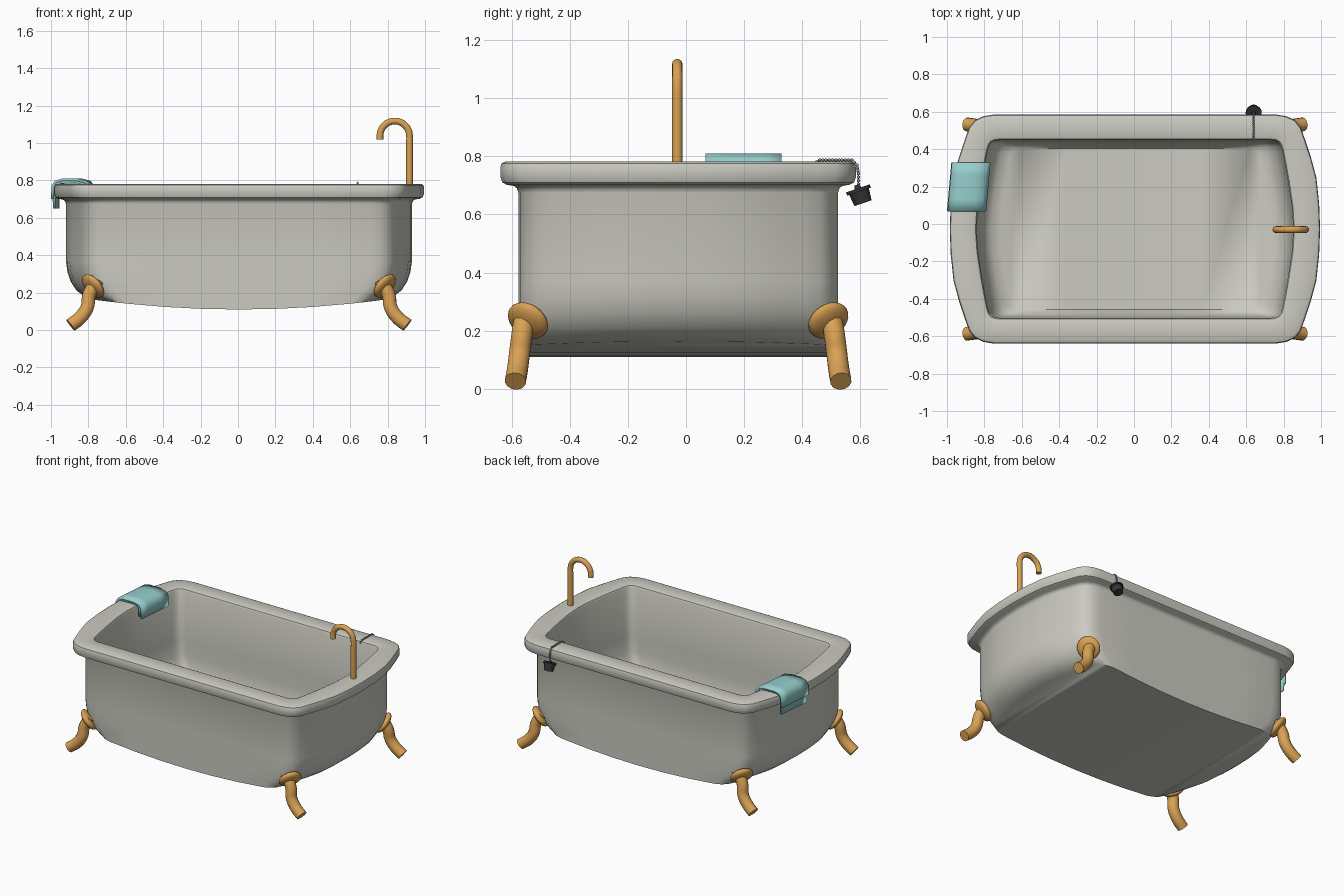
import bpy, bmesh, math
from mathutils import Vector, Matrix

if "Cube" in bpy.data.objects:
    bpy.data.objects.remove(bpy.data.objects["Cube"])

CX, CY = 0.005, -0.027  # middle of the tub


def material(name, color):
    m = bpy.data.materials.new(name)
    m.use_nodes = True
    m.diffuse_color = (*color, 1)
    m.node_tree.nodes["Principled BSDF"].inputs["Base Color"].default_value = (*color, 1)
    return m


ENAMEL = material("warm grey enamel", (0.6, 0.6, 0.54))
BRASS = material("brass", (0.7, 0.36, 0.09))
CLOTH = material("aqua cloth", (0.3, 0.62, 0.61))
RUBBER = material("black rubber", (0.035, 0.035, 0.04))
STEEL = material("chain steel", (0.3, 0.3, 0.3))


def smooth(ob, angle=35):
    bpy.ops.object.select_all(action="DESELECT")
    ob.select_set(True)
    bpy.context.view_layer.objects.active = ob
    bpy.ops.object.shade_smooth_by_angle(angle=math.radians(angle))


def finish(name, bm, mat, angle=35):
    bmesh.ops.recalc_face_normals(bm, faces=bm.faces)
    me = bpy.data.meshes.new(name)
    bm.to_mesh(me)
    bm.free()
    me.materials.append(mat)
    ob = bpy.data.objects.new(name, me)
    bpy.context.collection.objects.link(ob)
    smooth(ob, angle)
    return ob


def tube(name, path, radius, mat):
    """Round bar along a smooth path."""
    cu = bpy.data.curves.new(name, "CURVE")
    cu.dimensions = "3D"
    cu.bevel_depth, cu.bevel_resolution = radius, 4
    cu.use_fill_caps = True
    cu.resolution_u = 6
    sp = cu.splines.new("BEZIER")
    sp.bezier_points.add(len(path) - 1)
    for p, co in zip(sp.bezier_points, path):
        p.co = co
        p.handle_left_type = p.handle_right_type = "AUTO"
    cu.materials.append(mat)
    ob = bpy.data.objects.new(name, cu)
    bpy.context.collection.objects.link(ob)
    bpy.ops.object.select_all(action="DESELECT")
    ob.select_set(True)
    bpy.context.view_layer.objects.active = ob
    bpy.ops.object.convert(target="MESH")
    smooth(bpy.context.object, 50)
    return ob


# Tub: one skin lofted from the underside, over the rim, down to the inner floor
SIDE = [(0.5, 1), (0.25, 1), (0, 1)]
OUTER = [(1, 0), (0.995, 0.22), (0.98, 0.45), (0.95, 0.63), (0.917, 0.79),
         (0.895, 0.89), (0.865, 0.95), (0.82, 0.985), (0.765, 1)] + SIDE
INNER = [(1, 0), (0.99, 0.26), (0.967, 0.53), (0.948, 0.72), (0.93, 0.88),
         (0.92, 0.94), (0.905, 0.975), (0.88, 0.995), (0.852, 1)] + SIDE


def ring(quarter, hx, hy, z, sag=0):
    half = quarter + [(-x, y) for x, y in quarter[-2::-1]]
    full = half + [(x, -y) for x, y in half[-2:0:-1]]
    return [(CX + x * hx, CY + y * hy, z - sag * (1 - x * x)) for x, y in full]


levels = [
    (OUTER, 0.78, 0.55, 0.163, 0.053), (OUTER, 0.83, 0.55, 0.182),
    (OUTER, 0.87, 0.55, 0.213), (OUTER, 0.9, 0.55, 0.26), (OUTER, 0.917, 0.55, 0.31),
    (OUTER, 0.925, 0.55, 0.37), (OUTER, 0.925, 0.55, 0.675), (OUTER, 0.93, 0.555, 0.69),
    (OUTER, 0.942, 0.565, 0.698), (OUTER, 0.967, 0.59, 0.702), (OUTER, 0.982, 0.605, 0.71),
    (OUTER, 0.99, 0.612, 0.73), (OUTER, 0.99, 0.612, 0.76), (OUTER, 0.986, 0.608, 0.775),
    (OUTER, 0.973, 0.595, 0.782), (INNER, 0.865, 0.493, 0.782), (INNER, 0.853, 0.481, 0.777),
    (INNER, 0.847, 0.475, 0.763), (INNER, 0.842, 0.473, 0.42), (INNER, 0.83, 0.471, 0.32),
    (INNER, 0.805, 0.466, 0.25), (INNER, 0.77, 0.455, 0.215), (INNER, 0.72, 0.43, 0.2, 0.04)]
bm = bmesh.new()
loops = [[bm.verts.new(p) for p in ring(*lv)] for lv in levels]
n = len(loops[0])
for a, b in zip(loops, loops[1:]):
    for i in range(n):
        j = (i + 1) % n
        bm.faces.new((a[i], a[j], b[j], b[i]))
for lp in (loops[0], loops[-1]):  # underside and floor strips
    for i in range(n // 2):
        face = [lp[i], lp[i + 1], lp[n - i - 1], lp[(n - i) % n]]
        bm.faces.new(list(dict.fromkeys(face)))
finish("tub", bm, ENAMEL, 40)

# Four curved legs, each with a round flange against the tub
LEG = [(0.755, 0.525, 0.265), (0.8, 0.537, 0.19), (0.812, 0.546, 0.12),
       (0.85, 0.553, 0.065), (0.9, 0.56, 0.026)]
for sx, side in ((1, "left"), (-1, "right")):
    for sy, end in ((-1, "front"), (1, "back")):
        path = [(CX + sx * x, CY + sy * y, z) for x, y, z in LEG]
        tube(f"{end}_{side}_leg", path, 0.037, BRASS)
        normal = Vector((sx * 0.62, sy * 0.4, -0.55))
        spot = Matrix.Translation((CX + sx * 0.78, CY + sy * 0.517, 0.235))
        turn = normal.to_track_quat("Z", "Y").to_matrix().to_4x4()
        bm = bmesh.new()
        bmesh.ops.create_uvsphere(bm, u_segments=24, v_segments=12, radius=0.075,
                                  matrix=spot @ turn @ Matrix.Diagonal((1, 1, 0.4, 1)))
        finish(f"{end}_{side}_leg_flange", bm, BRASS, 60)

# Hooked tap
R, TX, TZ = 0.079, 0.838, 1.038
hook = [(TX + R, -0.03, z) for z in (0.77, 0.9, 1.0)]
for k in range(9):
    t = math.pi * k / 8
    hook.append((TX + R * math.cos(t), -0.03, TZ + R * math.sin(t)))
hook.append((TX - R, -0.03, 1.018))
tube("tap", hook, 0.018, BRASS)


# Folded towel over the end of the rim
def cloth(name, profile, y0, y1):
    bm = bmesh.new()
    rows = []
    for k in range(5):
        y = y0 + (y1 - y0) * k / 4
        shift = 0.09 * (y - 0.07)
        rows.append([bm.verts.new((x + shift, y, z)) for x, z in profile])
    for a, b in zip(rows, rows[1:]):
        for i in range(len(profile) - 1):
            bm.faces.new((a[i], a[i + 1], b[i + 1], b[i]))
    ob = finish(name, bm, CLOTH, 60)
    sol = ob.modifiers.new("thickness", "SOLIDIFY")
    sol.thickness, sol.offset = 0.014, 0
    smooth(ob, 60)


cloth("towel_under_layer",
      [(-0.815, 0.71), (-0.815, 0.76), (-0.83, 0.785), (-0.87, 0.792), (-0.95, 0.79),
       (-0.975, 0.78), (-0.985, 0.755), (-0.983, 0.65)], 0.072, 0.32)
cloth("towel_top_layer",
      [(-0.798, 0.7), (-0.797, 0.765), (-0.815, 0.792), (-0.86, 0.803), (-0.94, 0.803),
       (-0.975, 0.793), (-0.99, 0.77), (-0.993, 0.7)], 0.068, 0.328)

# Bead chain across the rim
PX = 0.64
chain = [Vector((PX, y, z)) for y, z in
         ((0.44, 0.775), (0.46, 0.787), (0.57, 0.787), (0.588, 0.77), (0.593, 0.74), (0.593, 0.68))]
bm = bmesh.new()
for a, b in zip(chain, chain[1:]):
    count = max(1, round((b - a).length / 0.011))
    for k in range(count):
        bmesh.ops.create_icosphere(bm, subdivisions=1, radius=0.0065,
                                   matrix=Matrix.Translation(a.lerp(b, k / count)))
finish("plug_chain", bm, STEEL, 60)

# Tilted plug hanging on the chain
bm = bmesh.new()
tilt = Matrix.Translation((PX, 0.6, 0.665)) @ Matrix.Rotation(math.radians(19), 4, "X")
for r1, r2, h, z in ((0.031, 0.036, 0.044, -0.006), (0.043, 0.043, 0.012, 0.02),
                     (0.012, 0.008, 0.014, 0.032)):
    bmesh.ops.create_cone(bm, cap_ends=True, segments=24, radius1=r1, radius2=r2, depth=h,
                          matrix=tilt @ Matrix.Translation((0, 0, z)))
finish("plug", bm, RUBBER)
